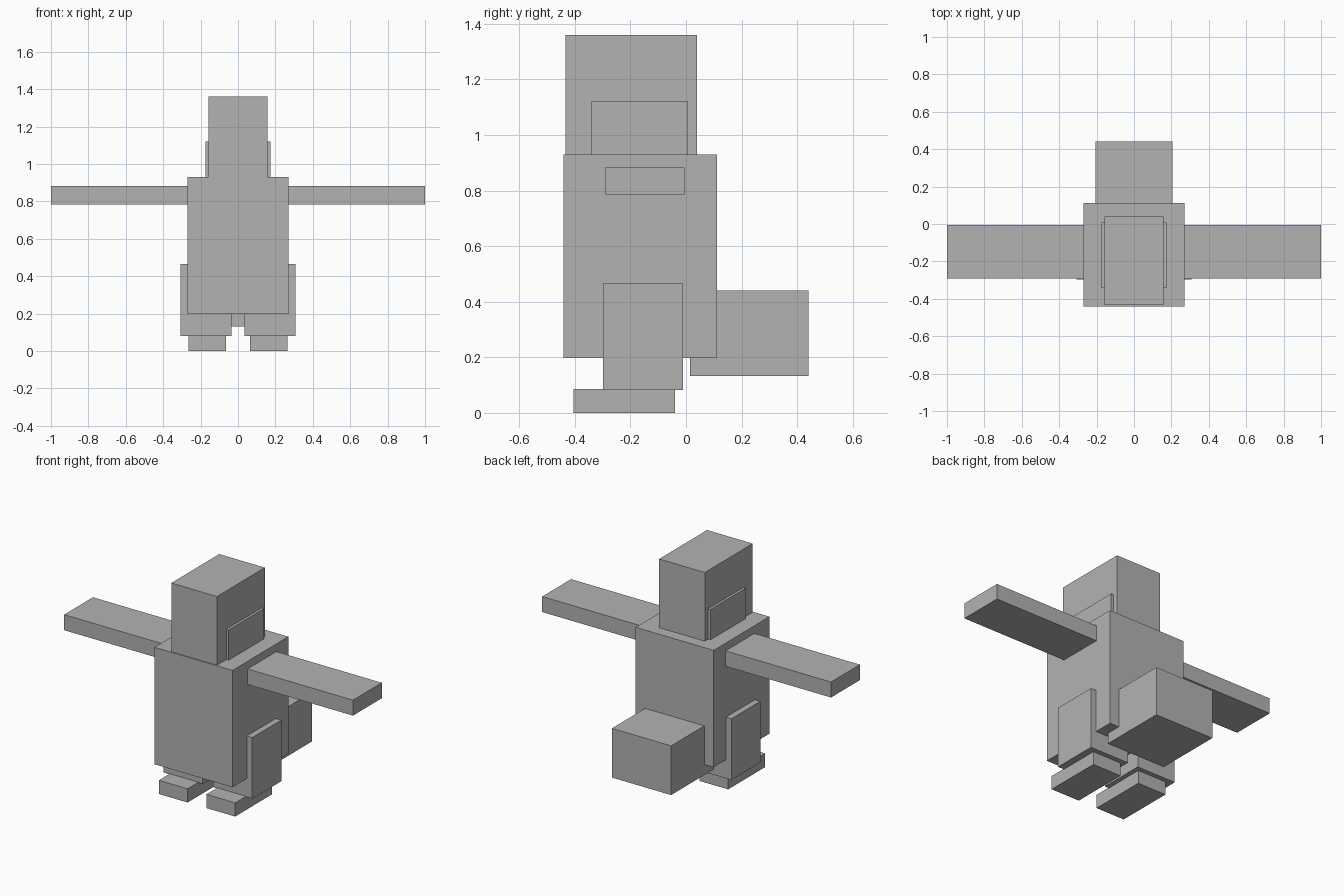
import bpy
import bmesh
from mathutils import Vector

cube = bpy.data.objects.get("Cube")
if cube:
    bpy.data.objects.remove(cube, do_unlink=True)

# One plain grey for the whole figure
grey = bpy.data.materials.new("plain_grey")
grey.use_nodes = True
colour = (0.45, 0.45, 0.45, 1)
grey.diffuse_color = colour
grey.node_tree.nodes["Principled BSDF"].inputs["Base Color"].default_value = colour


def box(name, x, y, z):
    """Flat-sided box spanning the (low, high) range on each axis."""
    low, high = (Vector(c) for c in zip(x, y, z))
    bm = bmesh.new()
    bmesh.ops.create_cube(bm, size=1)
    bmesh.ops.scale(bm, vec=high - low, verts=bm.verts)
    mesh = bpy.data.meshes.new(name)
    bm.to_mesh(mesh)
    bm.free()
    mesh.materials.append(grey)
    obj = bpy.data.objects.new(name, mesh)
    obj.location = (low + high) / 2
    bpy.context.collection.objects.link(obj)


def pair(name, x, y, z):
    """Matching boxes on the left (+x) and right (-x)."""
    box("left_" + name, x, y, z)
    box("right_" + name, (-x[1], -x[0]), y, z)


# Central parts
box("body", (-0.27, 0.27), (-0.44, 0.112), (0.198, 0.93))
box("head", (-0.158, 0.158), (-0.434, 0.04), (0.93, 1.36))
box("tail", (-0.205, 0.205), (0.015, 0.44), (0.132, 0.44))

# Mirrored parts
pair("cheek_plate", (0.15, 0.174), (-0.341, 0.008), (0.93, 1.12))
pair("arm", (0.25, 1.0), (-0.291, -0.006), (0.785, 0.882))
pair("leg", (0.036, 0.307), (-0.298, -0.01), (0.082, 0.465))
pair("foot", (0.065, 0.264), (-0.405, -0.04), (0, 0.086))
